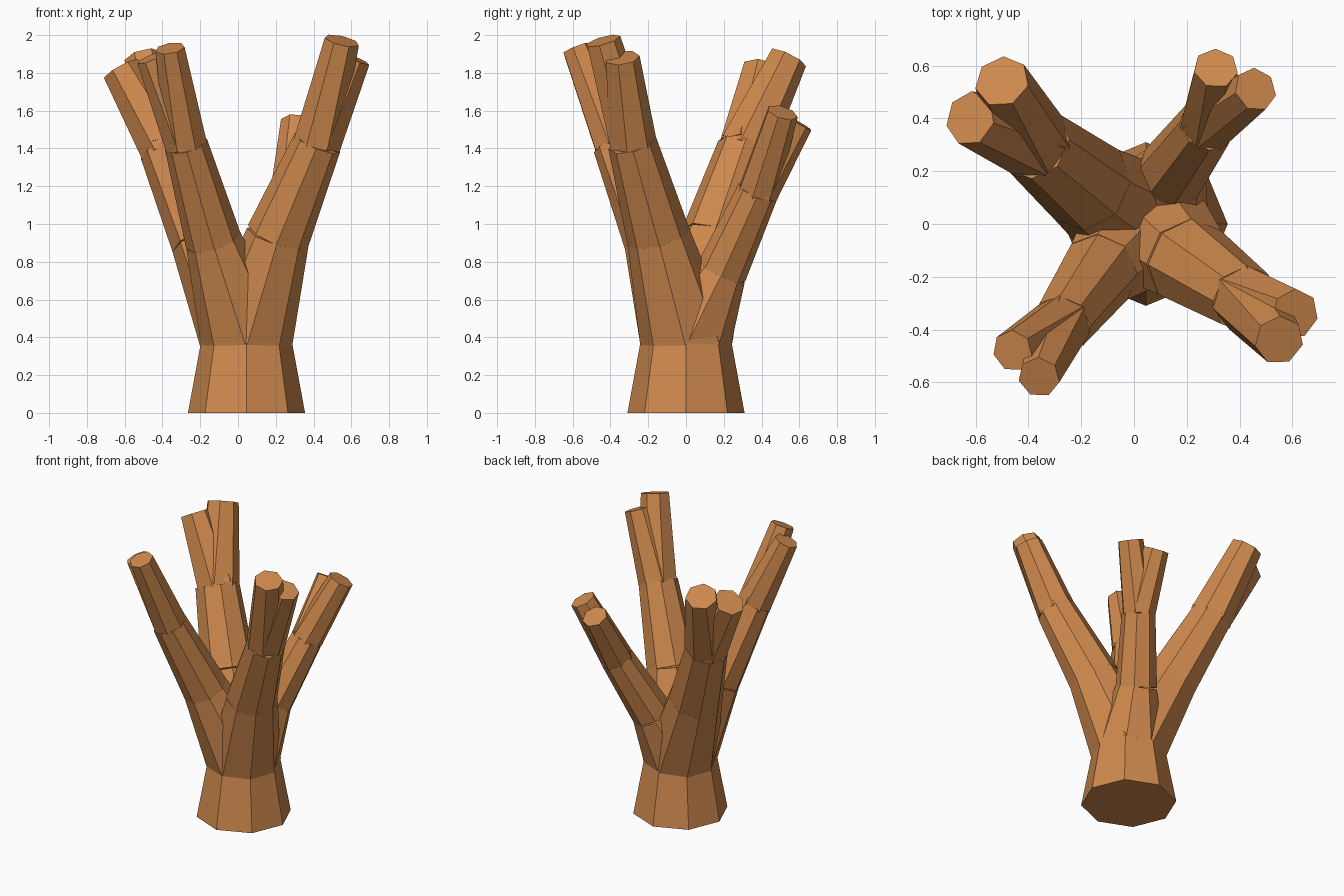
import bpy, math
from mathutils import Vector

if "Cube" in bpy.data.objects:
    bpy.data.objects.remove(bpy.data.objects["Cube"])

bark = bpy.data.materials.new("bark orange brown")
bark.diffuse_color = (0.62, 0.25, 0.075, 1)
bark.use_nodes = True
bark.node_tree.nodes["Principled BSDF"].inputs["Base Color"].default_value = bark.diffuse_color


def limb(name, a, b, r1, r2, sides):
    """Tapered flat-sided limb from a to b with closed ends."""
    a, b = Vector(a), Vector(b)
    bpy.ops.mesh.primitive_cone_add(vertices=sides, radius1=r1, radius2=r2,
                                    depth=(b - a).length, location=(a + b) / 2)
    ob = bpy.context.object
    ob.name = name
    ob.rotation_mode = 'QUATERNION'
    ob.rotation_quaternion = Vector((0, 0, 1)).rotation_difference(b - a)
    ob.data.materials.append(bark)
    return ob


# Trunk stump
TOP = (0.045, 0, 0.38)
limb("trunk", (0.045, 0, 0), TOP, 0.31, 0.24, 8)

# Each branch: knee, fork, radii (knee, fork, tip) and the two twig tips
branches = {
    "back_left": ((-0.18, 0.15, 0.92), (-0.38, 0.31, 1.40), (0.18, 0.145, 0.105),
                  [(-0.50, 0.54, 1.88), (-0.62, 0.40, 1.82)]),
    "back_right": ((0.14, 0.19, 0.75), (0.28, 0.38, 1.17), (0.135, 0.11, 0.085),
                   [(0.31, 0.59, 1.54), (0.46, 0.51, 1.59)]),
    "front_left": ((-0.13, -0.18, 0.91), (-0.275, -0.38, 1.42), (0.15, 0.115, 0.08),
                   [(-0.36, -0.58, 1.93), (-0.46, -0.48, 1.88)]),
    "front_right": ((0.21, -0.145, 0.93), (0.42, -0.285, 1.43), (0.17, 0.13, 0.095),
                    [(0.55, -0.44, 1.97), (0.61, -0.34, 1.88)]),
}
for side, (knee, fork, (rk, rf, rt), tips) in branches.items():
    limb(side + "_lower_branch", TOP, knee, 0.245, rk, 8)
    limb(side + "_upper_branch", knee, fork, rk, rf, 8)
    for i, tip in enumerate(tips, 1):
        limb(f"{side}_twig_{i}", fork, tip, rf, rt, 7)
